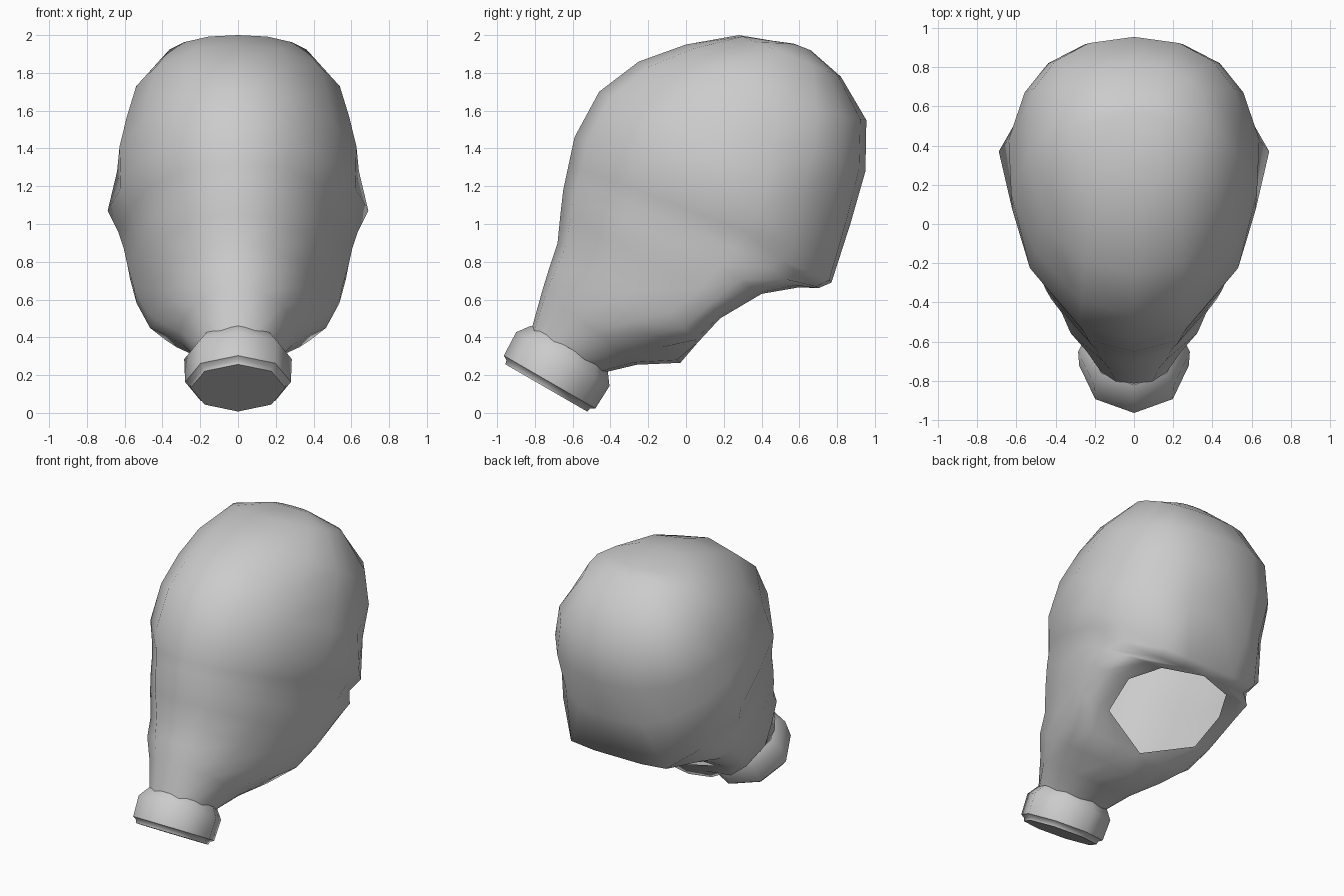
import bpy, bmesh, math
from mathutils import Vector

if "Cube" in bpy.data.objects:
    bpy.data.objects.remove(bpy.data.objects["Cube"])

grey = bpy.data.materials.new("plain grey")
grey.diffuse_color = (0.6, 0.6, 0.6, 1)
grey.use_nodes = True
grey.node_tree.nodes["Principled BSDF"].inputs["Base Color"].default_value = grey.diffuse_color


def finish(name, bm, angle):
    bmesh.ops.remove_doubles(bm, verts=bm.verts, dist=0.0005)
    bmesh.ops.recalc_face_normals(bm, faces=bm.faces)
    mesh = bpy.data.meshes.new(name)
    bm.to_mesh(mesh)
    bm.free()
    mesh.materials.append(grey)
    ob = bpy.data.objects.new(name, mesh)
    bpy.context.collection.objects.link(ob)
    bpy.ops.object.select_all(action='DESELECT')
    ob.select_set(True)
    bpy.context.view_layer.objects.active = ob
    bpy.ops.object.shade_smooth_by_angle(angle=math.radians(angle))
    return ob


# Quarter shapes between side and end: (share of end, share of side)
ROUND = [(.42, .93), (.73, .73), (.93, .42)]
FACE = [(.31, .90), (.62, .77), (.93, .40)]
BROW = [(.31, .98), (.65, .78), (.93, .42)]
CORNER = [(.5, .82), (.97, .54), (1, .27)]
NAPE = [(.42, .86), (.76, .64), (.95, .38)]
LIP = [(.5, .97), (.9, .8), (1, .4)]
CHEEK = [(.5, .93), (.8, .7), (.95, .35)]

# Hood half-rings: front point (y, z), side point, rear point, quarter shapes.
# Rear points with x > 0 lie on the rim of the neck opening.
rings = [
    ((-.82, .435), (.22, -.62, .335), (0, -.43, .215), ROUND, ROUND),
    ((-.76, .65), (.31, -.48, .43), (0, -.26, .255), FACE, ROUND),
    ((-.72, .78), (.42, -.29, .48), (0, -.03, .265), FACE, FACE),
    ((-.68, .90), (.48, -.08, .53), (0, .06, .37), FACE, LIP),
    ((-.665, 1.05), (.55, .08, .66), (.36, .18, .50), FACE, CHEEK),
    ((-.65, 1.18), (.585, .18, .78), (.38, .40, .63), FACE, CHEEK),
    ((-.635, 1.25), (.605, .25, .87), (.27, .60, .665), FACE, CHEEK),
    ((-.62, 1.32), (.635, .31, .96), (0, .70, .66), FACE, CORNER),
    ((-.59, 1.46), (.69, .37, 1.07), (0, .77, .69), FACE, CORNER),
    ((-.46, 1.70), (.64, .43, 1.28), (0, .87, 1.0), BROW, NAPE),
    ((-.25, 1.86), (.60, .47, 1.44), (0, .95, 1.28), BROW, ROUND),
    ((0, 1.95), (.55, .50, 1.63), (0, .955, 1.55), BROW, ROUND),
    ((.28, 2.0), (.37, .56, 1.89), (0, .82, 1.78), BROW, ROUND),
    ((.46, 1.97), (.14, .58, 1.95), (0, .66, 1.92), BROW, ROUND),
]


def half_ring(front, side, rear, front_shape, rear_shape):
    f, s, r = Vector((0, *front)), Vector(side), Vector(rear)

    def quarter(end, shape):
        c = Vector((end.x, s.y, s.z))
        return [c + (end - c) * u + (s - c) * v for u, v in shape]
    return [f] + quarter(f, front_shape)[::-1] + [s] + quarter(r, rear_shape) + [r]


# Hood: lofted half-rings, mirrored, with a small crown cap
bm = bmesh.new()
for sign in (1, -1):
    grid = [[bm.verts.new((p.x * sign, p.y, p.z)) for p in half_ring(*ring)]
            for ring in rings]
    for a, b in zip(grid, grid[1:]):
        for j in range(len(a) - 1):
            bm.faces.new((a[j], a[j + 1], b[j + 1], b[j]))
    crown = bm.verts.new((0, .57, 1.955))
    for p, q in zip(grid[-1], grid[-1][1:]):
        bm.faces.new((p, q, crown))
finish("hood", bm, 70)

# Filter canister: eight-sided lathe on an axis leaning back 30 degrees
profile = [(.25, -.256), (.255, -.235), (.28, -.22), (.285, -.08),
           (.235, -.012), (.17, -.012)]
axis = Vector((0, .5, .866))
across = Vector((0, .866, -.5))
centre = Vector((0, -.612, .354))
bm = bmesh.new()
loops = []
for radius, height in profile:
    loop = []
    for i in range(8):
        a = math.tau * i / 8
        loop.append(bm.verts.new(centre + axis * height + across * radius * math.cos(a)
                                 + Vector((radius * math.sin(a), 0, 0))))
    loops.append(loop)
for a, b in zip(loops, loops[1:]):
    for i in range(8):
        k = (i + 1) % 8
        bm.faces.new((a[i], a[k], b[k], b[i]))
bm.faces.new(loops[0])
finish("filter_canister", bm, 50)
